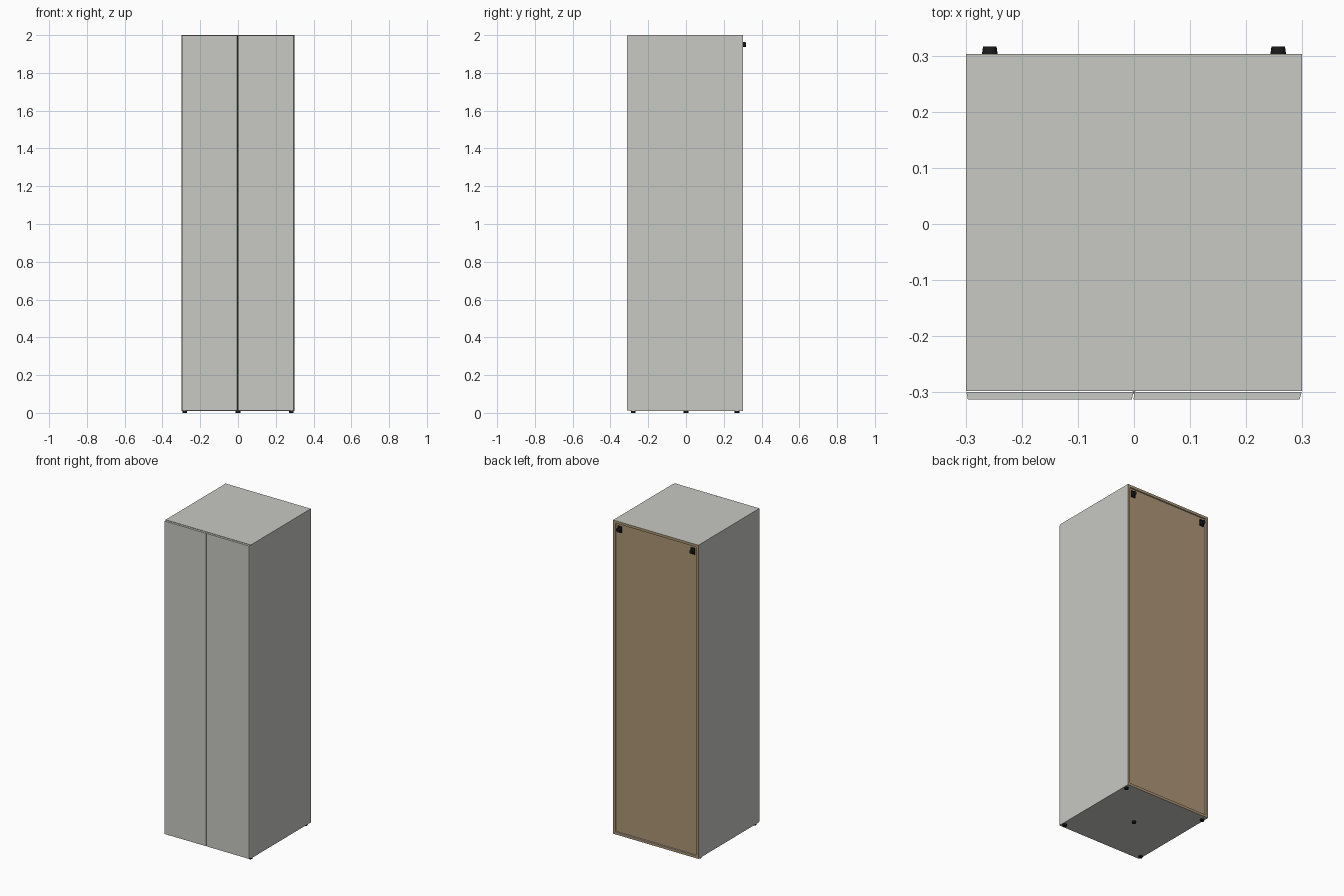
import bpy, bmesh, math
from mathutils import Matrix, Vector

cube = bpy.data.objects.get("Cube")
if cube:
    bpy.data.objects.remove(cube, do_unlink=True)


def material(name, rgb):
    m = bpy.data.materials.new(name)
    m.use_nodes = True
    m.diffuse_color = (*rgb, 1)
    m.node_tree.nodes["Principled BSDF"].inputs["Base Color"].default_value = (*rgb, 1)
    return m


GREY = material("light grey laminate", (0.58, 0.58, 0.55))
WOOD = material("brown board", (0.42, 0.30, 0.18))
BLACK = material("black plastic", (0.01, 0.01, 0.01))


def finish(name, bm, mats):
    bmesh.ops.recalc_face_normals(bm, faces=bm.faces)
    me = bpy.data.meshes.new(name)
    bm.to_mesh(me)
    bm.free()
    for m in mats:
        me.materials.append(m)
    ob = bpy.data.objects.new(name, me)
    bpy.context.collection.objects.link(ob)
    return ob


def box(name, lo, hi, mat, raw_back=False):
    """Board between two corners; raw_back leaves its rear edge uncovered."""
    lo, hi = Vector(lo), Vector(hi)
    bm = bmesh.new()
    bmesh.ops.create_cube(bm, size=1, matrix=Matrix.Translation((lo + hi) / 2)
                          @ Matrix.Diagonal((*(hi - lo), 1)))
    bm.normal_update()
    for f in bm.faces:
        f.material_index = int(raw_back and f.normal.y > 0.9)
    return finish(name, bm, [mat, WOOD])


def prism(name, outline, z0, z1, mat):
    bm = bmesh.new()
    face = bm.faces.new([bm.verts.new((x, y, z0)) for x, y in outline])
    top = bmesh.ops.extrude_face_region(bm, geom=[face])["geom"]
    bmesh.ops.translate(bm, vec=(0, 0, z1 - z0),
                        verts=[v for v in top if isinstance(v, bmesh.types.BMVert)])
    return finish(name, bm, [mat])


def knob(name, centre, r1, r2, depth, mat, axis_y=False):
    bm = bmesh.new()
    turn = Matrix.Rotation(-math.pi / 2, 4, "X") if axis_y else Matrix()
    bmesh.ops.create_cone(bm, cap_ends=True, segments=20, radius1=r1, radius2=r2,
                          depth=depth, matrix=Matrix.Translation(centre) @ turn)
    return finish(name, bm, [mat])


W, FRONT, BACK, BASE, TOP, T = 0.299, -0.298, 0.303, 0.01, 2.0, 0.016

# Carcass boards
box("top_board", (-W, FRONT, TOP - T), (W, BACK, TOP), GREY, True)
box("bottom_board", (-W, FRONT, BASE), (W, BACK, BASE + T), GREY, True)
for side, s in (("left", 1), ("right", -1)):
    xs = sorted((s * W, s * (W - T)))
    box(side + "_side", (xs[0], FRONT, BASE + T), (xs[1], BACK, TOP - T), GREY, True)

# Recessed back panel
box("back_panel", (T - W, BACK - 0.014, BASE + T), (W - T, BACK - 0.008, TOP - T), WOOD)

# Doors with slanted edges and a narrow gap between them
prism("right_door", [(-W, -0.299), (-0.296, -0.313), (-0.004, -0.313), (-0.001, -0.299)],
      0.013, 1.998, GREY)
prism("left_door", [(0.001, -0.299), (-0.001, -0.313), (0.295, -0.313), (W, -0.299)],
      0.013, 1.998, GREY)
box("door_gap_seal", (-0.003, -0.302, 0.014), (0.003, -0.2985, 1.997), BLACK)

# Wall fixings and feet
for side, s in (("left", 1), ("right", -1)):
    x = s * 0.257
    box(side + "_fixing_plate", (x - 0.014, BACK - 0.009, 1.93),
        (x + 0.014, BACK - 0.002, 1.97), BLACK)
    knob(side + "_wall_fixing", (x, 0.306, 1.95), 0.015, 0.012, 0.021, BLACK, True)
    for end, y in (("front", -0.28), ("back", 0.27)):
        knob(f"{end}_{side}_foot", (s * 0.283, y, 0.005), 0.012, 0.012, 0.01, BLACK)
knob("middle_foot", (0, 0, 0.005), 0.012, 0.012, 0.01, BLACK)
